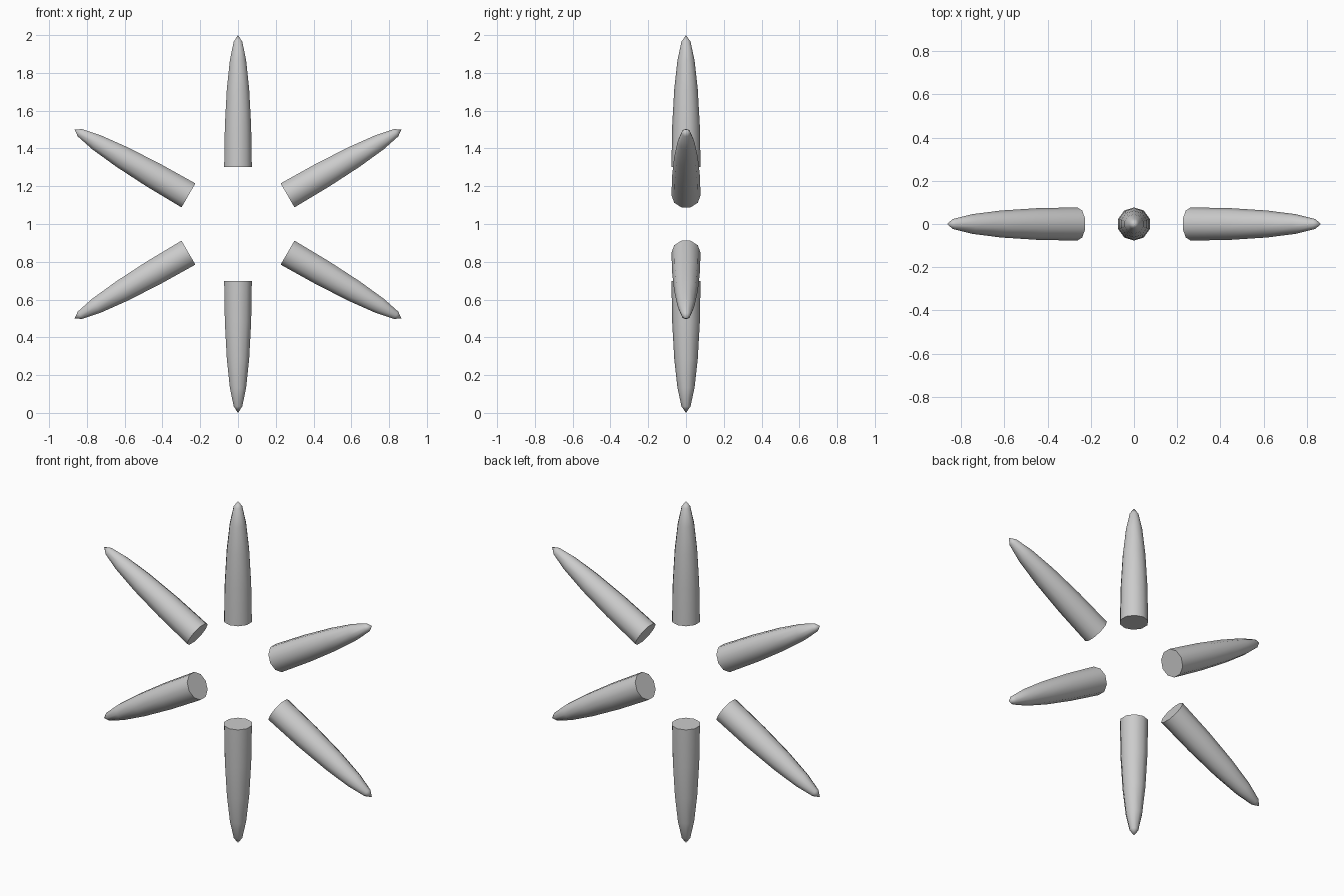
import bpy, bmesh, math
from mathutils import Matrix

if "Cube" in bpy.data.objects:
    bpy.data.objects.remove(bpy.data.objects["Cube"])

SIDES, RINGS = 10, 5
RADIUS, INNER, OUTER = 0.077, 0.303, 1.0


def make_spike(name, angle):
    bm = bmesh.new()
    # elliptical bullet: rings from flat base to pointed tip
    rings = []
    for i in range(RINGS):
        a = math.pi / 2 * i / RINGS
        z = INNER + (OUTER - INNER) * math.sin(a)
        r = RADIUS * math.cos(a)
        rings.append([bm.verts.new((r * math.sin(2 * math.pi * k / SIDES),
                                    r * math.cos(2 * math.pi * k / SIDES), z))
                      for k in range(SIDES)])
    tip = bm.verts.new((0, 0, OUTER))
    for lo, hi in zip(rings, rings[1:]):
        for k in range(SIDES):
            n = (k + 1) % SIDES
            bm.faces.new((lo[k], lo[n], hi[n], hi[k]))
    for k in range(SIDES):
        bm.faces.new((rings[-1][k], rings[-1][(k + 1) % SIDES], tip))
    bm.faces.new(rings[0])
    bmesh.ops.recalc_face_normals(bm, faces=bm.faces)
    # swing outward around the model's centre
    bm.transform(Matrix.Translation((0, 0, 1)) @ Matrix.Rotation(angle, 4, 'Y'))
    mesh = bpy.data.meshes.new(name)
    bm.to_mesh(mesh)
    bm.free()
    ob = bpy.data.objects.new(name, mesh)
    bpy.context.collection.objects.link(ob)
    bpy.context.view_layer.objects.active = ob
    ob.select_set(True)


# six radial spikes
for i in range(6):
    make_spike(f"spike_{i + 1}", i * math.pi / 3)
bpy.ops.object.shade_smooth_by_angle(angle=math.radians(40))
